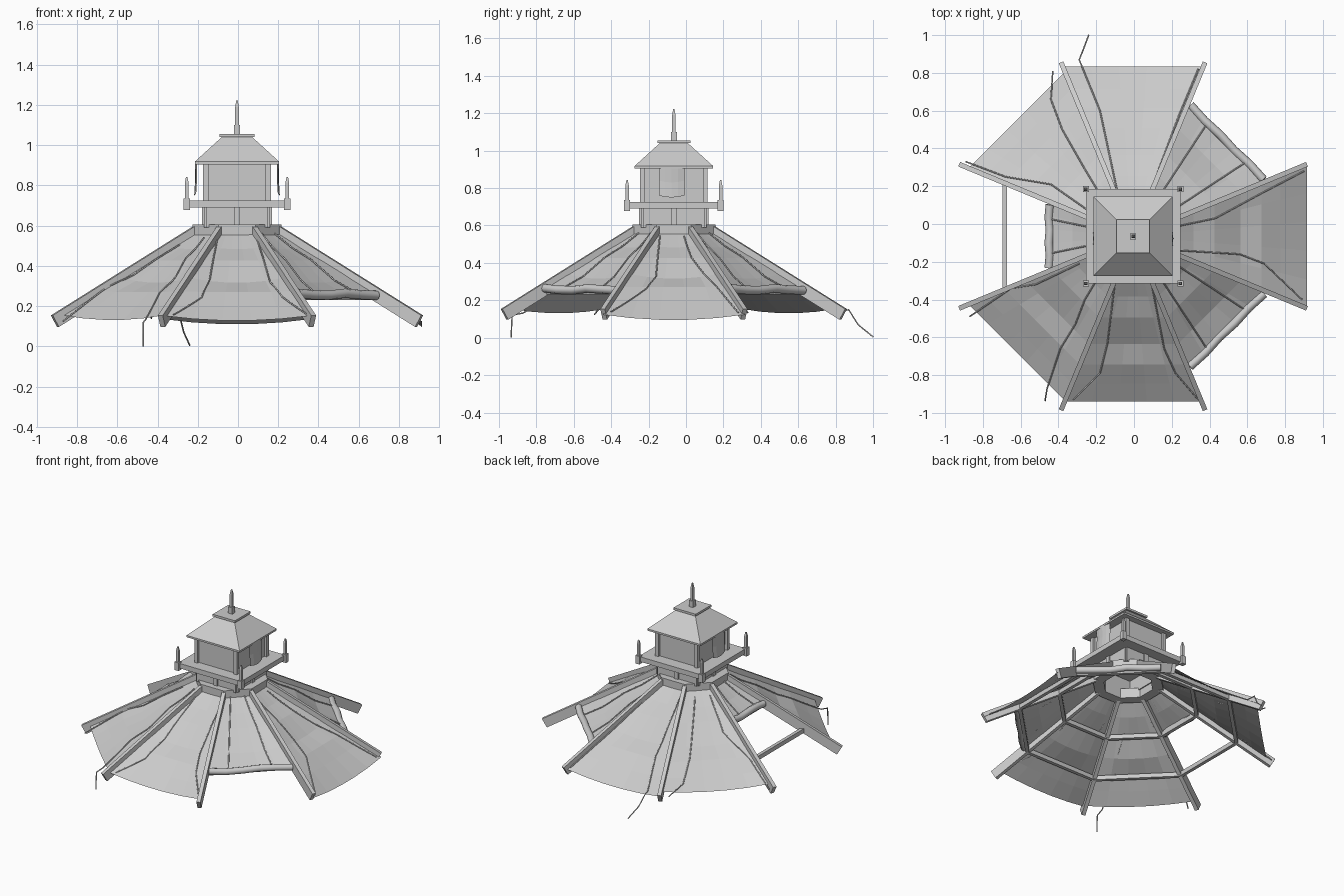
import bpy, bmesh, math
from mathutils import Vector, Matrix

if "Cube" in bpy.data.objects:
    bpy.data.objects.remove(bpy.data.objects["Cube"])

C = Vector((-0.005, -0.065, 0))
TAN = math.tan(math.pi / 8)
grey = bpy.data.materials.new("light_grey")
grey.use_nodes = True
grey.diffuse_color = (0.6, 0.6, 0.6, 1)
grey.node_tree.nodes["Principled BSDF"].inputs["Base Color"].default_value = (0.6, 0.6, 0.6, 1)


def finish(name, bm):
    me = bpy.data.meshes.new(name)
    bm.to_mesh(me)
    bm.free()
    me.materials.append(grey)
    ob = bpy.data.objects.new(name, me)
    bpy.context.collection.objects.link(ob)
    return ob


def box(name, x, y, z0, z1, hx, hy, top=1.0):
    """Upright box around the tower axis; top scales the upper face."""
    bm = bmesh.new()
    bmesh.ops.create_cube(bm, size=2)
    for v in bm.verts:
        s = top if v.co.z > 0 else 1
        v.co = C + Vector((x + v.co.x * hx * s, y + v.co.y * hy * s, z1 if v.co.z > 0 else z0))
    return finish(name, bm)


def bar(name, a, b, w, h):
    """Straight timber from a to b."""
    bm = bmesh.new()
    bmesh.ops.create_cube(bm, size=1)
    d = (b - a).normalized()
    side = Vector((0, 0, 1)).cross(d).normalized()
    up = d.cross(side)
    m = Matrix((d * (b - a).length, side * w, up * h)).transposed().to_4x4()
    m.translation = (a + b) / 2
    bm.transform(m)
    return finish(name, bm)


def tube(name, pts, r, res=1):
    cu = bpy.data.curves.new(name, "CURVE")
    cu.dimensions = "3D"
    cu.bevel_depth = r
    cu.bevel_resolution = res
    cu.use_fill_caps = True
    sp = cu.splines.new("POLY")
    sp.points.add(len(pts) - 1)
    for p, q in zip(sp.points, pts):
        p.co = (*q, 1)
    cu.materials.append(grey)
    ob = bpy.data.objects.new(name, cu)
    bpy.context.collection.objects.link(ob)


def sheet(name, rows):
    bm = bmesh.new()
    vs = [[bm.verts.new(p) for p in row] for row in rows]
    for a, b in zip(vs, vs[1:]):
        for i in range(len(a) - 1):
            bm.faces.new((a[i], b[i], b[i + 1], a[i + 1]))
    return finish(name, bm)


def place(k, d, l, z):
    """Point in sector k: d outward, l sideways."""
    a = k * math.pi / 4
    return C + Vector((d * math.cos(a) - l * math.sin(a), d * math.sin(a) + l * math.cos(a), z))


SAG = [(0.2, 0), (0.32, 0.012), (0.43, 0), (0.57, 0.024), (0.68, 0.002), (0.78, 0.015), (0.93, 0.03)]


def canvas_z(d, s):
    sag = SAG[-1][1]
    for (d0, s0), (d1, s1) in zip(SAG, SAG[1:]):
        if d <= d1:
            sag = s0 + (s1 - s0) * max(0, (d - d0) / (d1 - d0))
            break
    return 0.125 + (0.918 - d) * 0.618 - sag * (1 - s * s)


# Rafters and purlins
for k in range(8):
    a = (k + 0.5) * math.pi / 4
    out = Vector((math.cos(a), math.sin(a), 0))
    bar("rafter", C + out * 0.215 + Vector((0, 0, 0.568)), C + out * 0.98 + Vector((0, 0, 0.125)), 0.026, 0.066)
    for d in (0.43, 0.68):
        z = canvas_z(d, 0) - 0.025
        bar("purlin", place(k, d, -d * TAN, z), place(k, d, d * TAN, z), 0.024, 0.03)

# Canvas panels; three are rolled up part way
REACH = {0: 0.92, 1: 0.69, 2: 0.9, 3: 0.87, 4: 0.43, 5: 0.87, 6: 0.875, 7: 0.69}
for k, reach in REACH.items():
    ds = [d for d, _ in SAG if d < reach - 0.02] + [reach]
    cols = [-1, -0.6, -0.2, 0.2, 0.6, 1]
    sheet("canvas", [[place(k, d, s * d * TAN, canvas_z(d, s)) for s in cols] for d in ds])
    if reach < 0.8:
        roll = [place(k, reach + 0.01 + 0.006 * (i % 2), s * (reach * TAN - 0.01),
                      canvas_z(reach, 1) - 0.008 + 0.006 * math.cos(i * 2)) for i, s in enumerate(cols)]
        tube("canvas_roll", roll, 0.023, 2)
        for s in (-0.5, 0.5):
            tube("strap", [place(k, d, s * d * TAN, canvas_z(d, s) + 0.005) for d in ds], 0.004)

# Ropes lying on the canvas, some hanging over the edge
ROPES = [
    [(-.17, -.25), (-.26, -.40), (-.31, -.53), (-.39, -.66), (-.46, -.87), (-.47, -.93, .12), (-.47, -.935, 0)],
    [(-.29, -.21), (-.52, -.32), (-.65, -.34), (-.87, -.49)],
    [(-.10, -.30), (-.14, -.63), (-.18, -.79), (-.32, -.93)],
    [(.09, -.30), (.16, -.66), (.22, -.79), (.34, -.93)],
    [(.24, -.14), (.56, -.16), (.69, -.21), (.89, -.40)],
    [(.24, -.01), (.43, .03), (.67, .16), (.90, .28)],
    [(-.09, .18), (-.18, .60), (-.27, .82), (-.29, .87, .15), (-.27, .92, .07), (-.24, 1.0, .005)],
    [(.09, .18), (.24, .58), (.34, .82)],
    [(-.17, .14), (-.26, .29), (-.38, .50), (-.44, .66), (-.43, .81, .14)],
    [(-.24, .07), (-.44, .21), (-.68, .25), (-.89, .33)],
]
for rope in ROPES:
    pts = []
    for a, b in zip(rope, rope[1:] + rope[-1:]):
        for t in (0, 0.25, 0.5, 0.75):
            if t and (len(a) > 2 or len(b) > 2 or a == b):
                continue
            if len(a) > 2:
                pts.append(Vector(a))
                continue
            p = Vector(a).lerp(Vector(b), t) - C.xy
            k = round(math.atan2(p.y, p.x) / (math.pi / 4))
            p.rotate(Matrix.Rotation(-k * math.pi / 4, 2))
            pts.append(place(k, p.x, p.y, canvas_z(p.x, p.y / (p.x * TAN)) + 0.005))
    tube("rope", pts, 0.004)

# Octagonal hub ring
hub = [[Vector((r * math.cos((k + .5) * math.pi / 4), r * math.sin((k + .5) * math.pi / 4), z)) + C
        for k in range(9)] for r, z in ((.165, .535), (.24, .535), (.24, .605), (.165, .605), (.165, .535))]
sheet("hub_ring", hub)

# Tower base, balcony and walls
for s in (-1, 1):
    box("base_wall_x", s * 0.155, 0, 0.59, 0.69, 0.01, 0.165)
    box("base_wall_y", 0, s * 0.165, 0.59, 0.69, 0.155, 0.01)
    box("base_post_x", s * 0.165, 0, 0.56, 0.69, 0.01, 0.015)
    box("base_post_y", 0, s * 0.175, 0.56, 0.69, 0.015, 0.01)
box("balcony", 0, 0, 0.69, 0.725, 0.25, 0.25)
box("tower_wall", 0, 0, 0.725, 0.91, 0.15, 0.165)
for sx in (-1, 1):
    for sy in (-1, 1):
        box("tower_post", sx * 0.155, sy * 0.168, 0.725, 0.91, 0.013, 0.013)
        box("balcony_post_foot", sx * 0.25, sy * 0.25, 0.677, 0.735, 0.016, 0.016)
        box("balcony_post", sx * 0.25, sy * 0.25, 0.735, 0.815, 0.009, 0.009)
        box("balcony_post_tip", sx * 0.25, sy * 0.25, 0.815, 0.842, 0.009, 0.009, 0.4)

# Side curtains
for s in (-1, 1):
    rows = [[C + Vector((s * (x + 0.01 * (1 - t * t)), -0.012 + 0.068 * t, z - 0.01 * (1 - t * t)))
             for t in (-1, -0.5, 0, 0.5, 1)] for x, z in ((.2, .92), (.198, .84), (.203, .76))]
    sheet("curtain", rows)

# Roof and finial
box("eaves", 0, 0, 0.905, 0.918, 0.21, 0.21)
box("roof", 0, 0, 0.918, 1.04, 0.21, 0.21, 0.36)
box("roof_cap", 0, 0, 1.04, 1.055, 0.088, 0.088)
box("finial_base", 0, 0, 1.055, 1.1, 0.016, 0.016)
box("finial_shaft", 0, 0, 1.1, 1.19, 0.009, 0.009)
box("finial_tip", 0, 0, 1.19, 1.222, 0.009, 0.009, 0.4)
